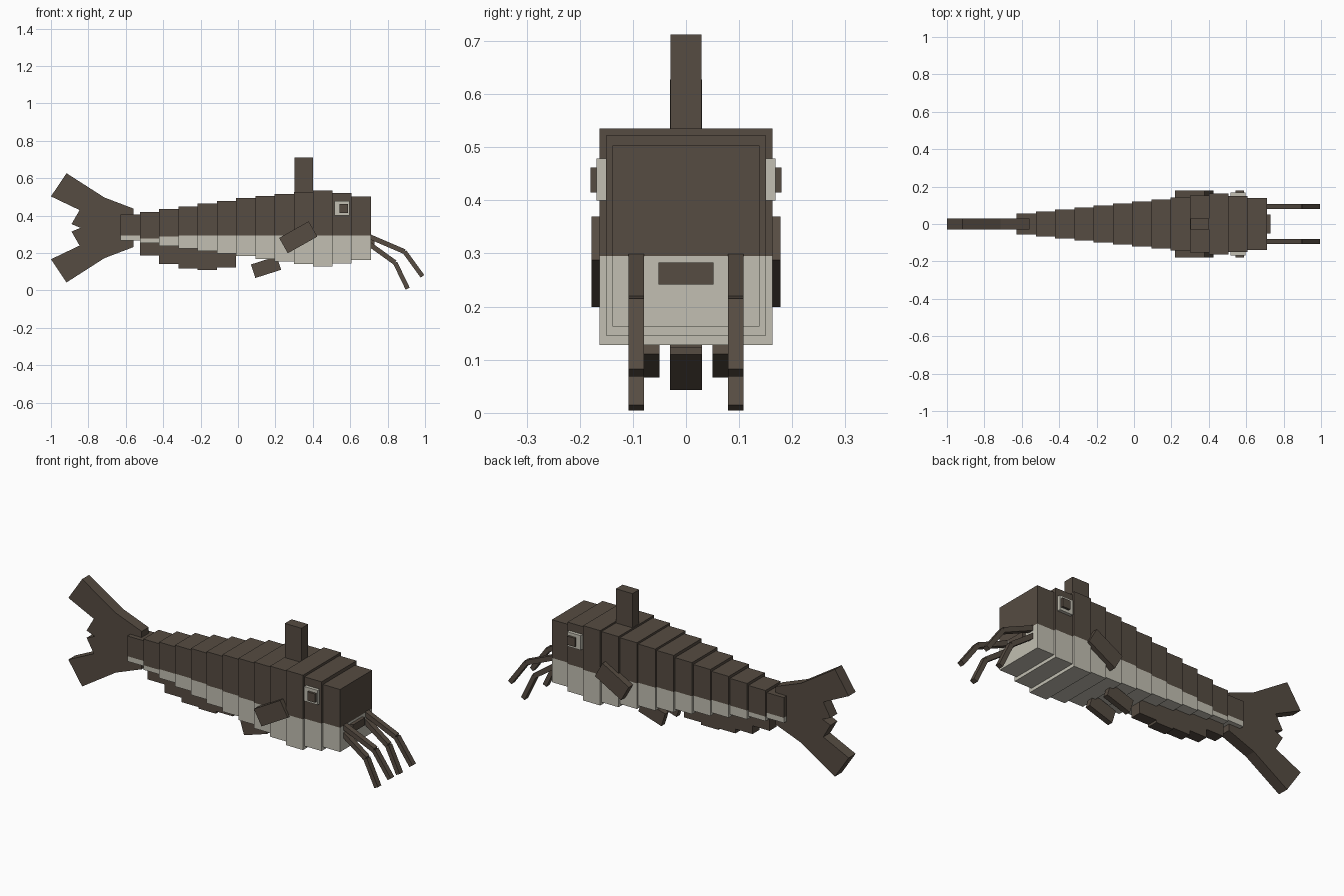
import bpy, bmesh
from mathutils import Vector

cube = bpy.data.objects.get("Cube")
if cube:
    bpy.data.objects.remove(cube, do_unlink=True)


def material(name, colour):
    m = bpy.data.materials.new(name)
    m.use_nodes = True
    m.diffuse_color = (*colour, 1)
    m.node_tree.nodes["Principled BSDF"].inputs["Base Color"].default_value = (*colour, 1)
    return m


BROWN = material("dark brown", (0.093, 0.072, 0.054))
CREAM = material("pale belly", (0.54, 0.52, 0.445))


def prism(name, outline, y0, y1, mats=(BROWN,), split=None):
    """Extrude an x-z outline from y0 to y1; optionally colour faces below a split height."""
    bm = bmesh.new()
    face = bm.faces.new([bm.verts.new((x, y0, z)) for x, z in outline])
    out = bmesh.ops.extrude_face_region(bm, geom=[face])
    verts = [v for v in out["geom"] if isinstance(v, bmesh.types.BMVert)]
    bmesh.ops.translate(bm, verts=verts, vec=(0, y1 - y0, 0))
    if split is not None:
        bmesh.ops.bisect_plane(bm, geom=bm.verts[:] + bm.edges[:] + bm.faces[:],
                               plane_co=(0, 0, split), plane_no=(0, 0, 1))
        for f in bm.faces:
            f.material_index = int(f.calc_center_median().z < split)
    bmesh.ops.recalc_face_normals(bm, faces=bm.faces)
    mesh = bpy.data.meshes.new(name)
    bm.to_mesh(mesh)
    bm.free()
    for m in mats:
        mesh.materials.append(m)
    obj = bpy.data.objects.new(name, mesh)
    bpy.context.collection.objects.link(obj)
    return obj


def rect(x0, x1, z0, z1):
    return [(x0, z0), (x1, z0), (x1, z1), (x0, z1)]


def bar(a, b, width):
    """Tilted rectangle around the line a-b."""
    a, b = Vector(a), Vector(b)
    d = (b - a).normalized() * width / 2
    n = Vector((-d.y, d.x))
    return [tuple(p) for p in (a - n, b - n, b + n, a + n)]


def pair(name, outline, y0, y1, mat=BROWN):
    prism("left_" + name, outline, y0, y1, (mat,))
    prism("right_" + name, outline, -y1, -y0, (mat,))


# Body: stepped blocks from tail to snout, pale below
START, STEP = -0.627, 0.1029
tops = [0.405, 0.42, 0.435, 0.45, 0.464, 0.478, 0.494, 0.505, 0.516, 0.526, 0.535, 0.522, 0.503]
for i, top in enumerate(tops):
    k = min(i, 10)
    half = 0.055 + 0.0108 * k
    bottom = 0.267 - 0.0139 * k
    if i > 10:
        half -= 0.0125 * (i - 10)
        bottom += 0.0175 * (i - 10)
    line = {1: 0.278, 2: 0.288}.get(i, 0.295)
    x = START + STEP * i
    prism(f"body_segment_{i + 1}", rect(x, x + STEP, bottom, top), -half, half, (BROWN, CREAM), line)

# Tail fin: forked outline mirrored about its middle height
MID = 0.335
upper = [(-0.559, 0.438), (-0.714, 0.497), (-0.917, 0.627), (-1.0, 0.503),
         (-0.847, 0.43), (-0.89, 0.355), (-0.842, MID)]
lower = [(x, 2 * MID - z) for x, z in reversed(upper[:-1])]
prism("tail_fin", upper + lower, -0.03, 0.03)

# Dorsal fin and stepped anal fin
prism("dorsal_fin", rect(0.302, 0.402, 0.45, 0.712), -0.029, 0.029)
for i, low in enumerate([0.187, 0.142, 0.118, 0.11, 0.123]):
    x = START + STEP * (i + 1)
    prism(f"anal_fin_{i + 1}", rect(x, x + STEP, low, 0.26), -0.03, 0.03)

# Paired fins
pair("pectoral_fin", bar((0.243, 0.24), (0.401, 0.329), 0.094), 0.14, 0.178)
pair("pelvic_fin", bar((0.081, 0.103), (0.219, 0.147), 0.076), 0.05, 0.08)

# Eyes
pair("eye_white", rect(0.516, 0.597, 0.4, 0.479), 0.14, 0.168, CREAM)
pair("pupil", rect(0.543, 0.589, 0.415, 0.462), 0.15, 0.18)

# Mouth
prism("mouth", rect(0.68, 0.729, 0.242, 0.283), -0.052, 0.052)

# Whiskers: two bent strands on each side
strands = {"upper": [(0.68, 0.298), (0.89, 0.208), (0.986, 0.076)],
           "lower": [(0.68, 0.264), (0.84, 0.149), (0.907, 0.01)]}
for label, (a, b, c) in strands.items():
    pair(f"{label}_whisker_base", bar(a, b, 0.026), 0.079, 0.108)
    pair(f"{label}_whisker_tip", bar(b, c, 0.024), 0.079, 0.108)
